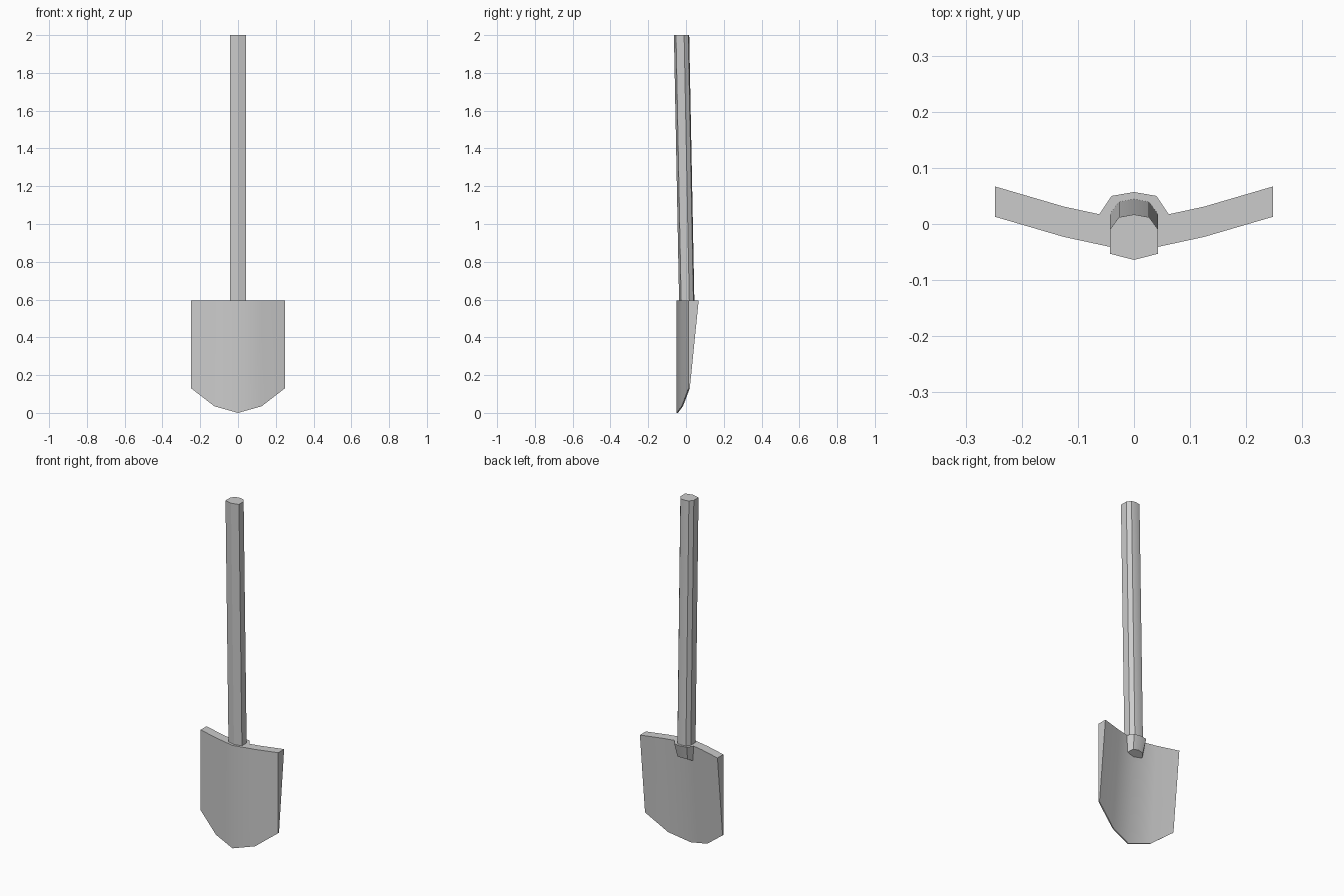
import bpy, bmesh

if "Cube" in bpy.data.objects:
    bpy.data.objects.remove(bpy.data.objects["Cube"])


def loft(name, rings):
    """Closed solid skinned through rings of equal point count."""
    bm = bmesh.new()
    loops = [[bm.verts.new(p) for p in ring] for ring in rings]
    n = len(loops[0])
    for a, b in zip(loops, loops[1:]):
        for i in range(n):
            j = (i + 1) % n
            bm.faces.new((a[i], a[j], b[j], b[i]))
    bm.faces.new(loops[0])
    bm.faces.new(loops[-1])
    bmesh.ops.recalc_face_normals(bm, faces=bm.faces)
    me = bpy.data.meshes.new(name)
    bm.to_mesh(me)
    bm.free()
    ob = bpy.data.objects.new(name, me)
    bpy.context.collection.objects.link(ob)
    bpy.ops.object.select_all(action='DESELECT')
    ob.select_set(True)
    bpy.context.view_layer.objects.active = ob
    bpy.ops.object.shade_smooth_by_angle(angle=0.5)
    return ob


def mirrored(half):
    """Mirror (x, y) points that run from x = 0 round to x = 0."""
    return half + [(-x, y) for x, y in half[-2:0:-1]]


# blade: curved plate, thick at the top edge and thin at the pointed tip
half = [(0, -0.05, 0.0), (0.125, -0.023, 0.035), (0.248, 0.013, 0.13)]
stations = [(-x, y, z) for x, y, z in half[:0:-1]] + half
TOP = 0.595


def thickness(z):
    return 0.007 + 0.047 * max(0, z - 0.13) / (TOP - 0.13)


loft("blade", [[(x, y, z), (x, y, TOP),
                (x, y + thickness(TOP), TOP), (x, y + thickness(z), z)]
               for x, y, z in stations])

# socket: faceted boss behind the blade, closing in towards the bottom
outline = mirrored([(0, -0.035), (0.062, -0.025), (0.062, 0.017), (0.04, 0.05), (0, 0.057)])
lower = mirrored([(0, -0.035), (0.05, -0.03), (0.05, 0.005), (0.032, 0.032), (0, 0.038)])
loft("socket", [[(x, y, TOP) for x, y in outline],
                [(x, y, 0.52 - 0.5 * (0.04 - y)) for x, y in lower]])

# handle: eight-sided shaft leaning slightly forward
section = mirrored([(0, -0.064), (0.043, -0.053), (0.043, -0.01), (0.027, 0.012), (0, 0.017)])
loft("handle", [[(x, y + 0.028, 0.56) for x, y in section],
                [(x, y, 2.0) for x, y in section]])
